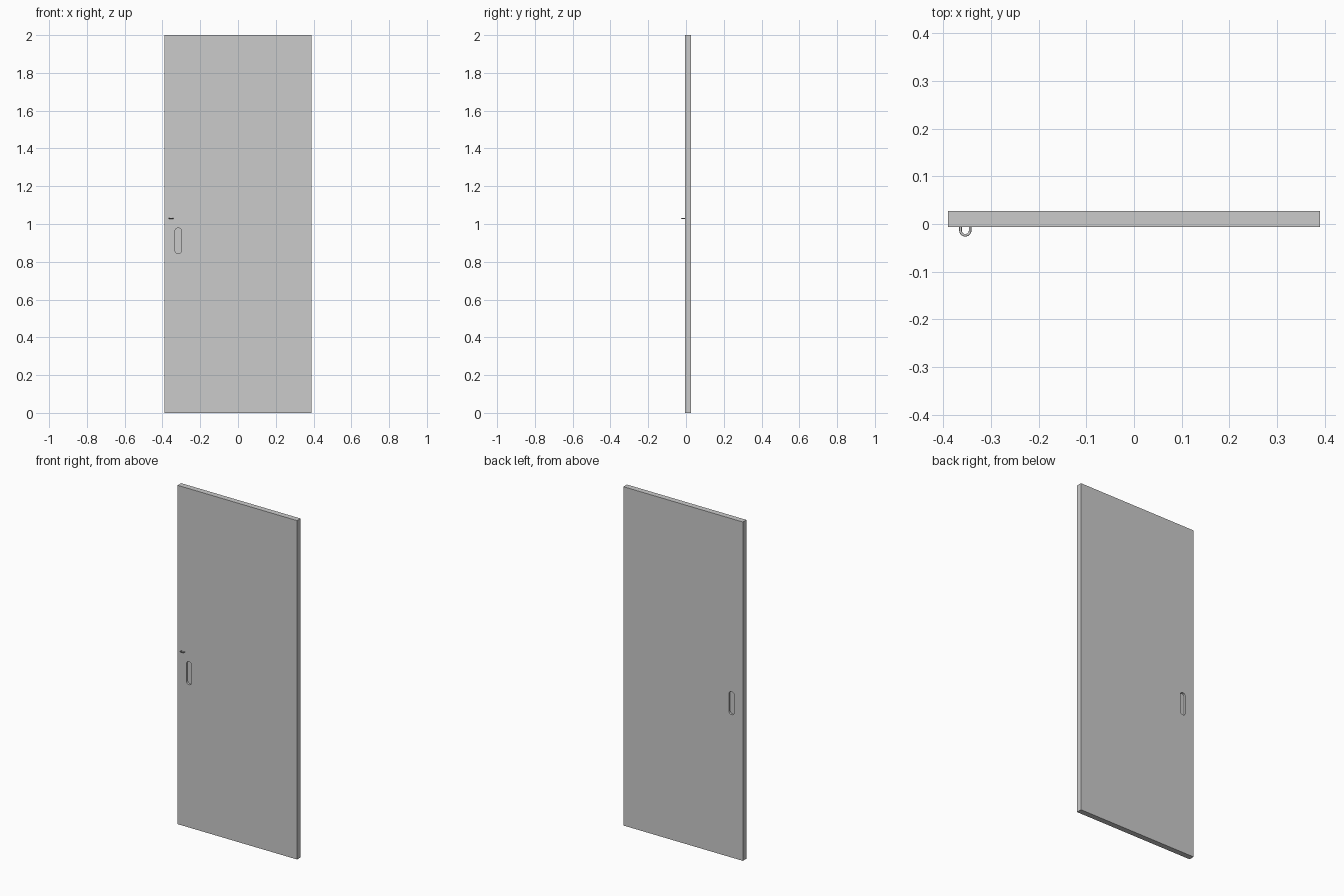
import bpy, bmesh, math

if "Cube" in bpy.data.objects:
    bpy.data.objects.remove(bpy.data.objects["Cube"])

W, H = 0.39, 2.0              # half width, height
Y0, Y1 = -0.006, 0.027        # front and back faces of the leaf


def mesh_object(name, bm):
    bmesh.ops.recalc_face_normals(bm, faces=bm.faces)
    me = bpy.data.meshes.new(name)
    bm.to_mesh(me)
    bm.free()
    ob = bpy.data.objects.new(name, me)
    bpy.context.collection.objects.link(ob)
    return ob


def extrude_y(name, outline, y0, y1):
    bm = bmesh.new()
    face = bm.faces.new([bm.verts.new((x, y0, z)) for x, z in outline])
    ext = bmesh.ops.extrude_face_region(bm, geom=[face])["geom"]
    verts = [g for g in ext if isinstance(g, bmesh.types.BMVert)]
    bmesh.ops.translate(bm, verts=verts, vec=(0, y1 - y0, 0))
    return mesh_object(name, bm)


def stadium(cx, z0, z1, r, n=16):
    arc = [math.pi * i / n for i in range(n + 1)]
    top = [(cx + r * math.cos(a), z1 - r + r * math.sin(a)) for a in arc]
    bottom = [(cx - r * math.cos(a), z0 + r - r * math.sin(a)) for a in arc]
    return top + bottom


# Door leaf
door = extrude_y("door_panel", [(-W, 0), (W, 0), (W, H), (-W, H)], Y0, Y1)

# Finger pull recesses on both faces
depth = 0.012
slot = stadium(-0.316, 0.843, 0.979, 0.0175)
for name, a, b in (("front_pull_cutter", Y0 - 0.02, Y0 + depth),
                   ("back_pull_cutter", Y1 - depth, Y1 + 0.02)):
    cutter = extrude_y(name, slot, a, b)
    cutter.hide_render = True
    cutter.hide_set(True)
    mod = door.modifiers.new(name, "BOOLEAN")
    mod.operation = "DIFFERENCE"
    mod.solver = "EXACT"
    mod.object = cutter

# Latch staple: bent round wire set into the front face
cx, cy, cz, r, wire = -0.354, -0.0136, 1.03, 0.0101, 0.0027
path = [(cx - r, Y0 + 0.003)]
path += [(cx - r * math.cos(math.pi * i / 16), cy - r * math.sin(math.pi * i / 16))
         for i in range(17)]
path += [(cx + r, Y0 + 0.003)]
curve = bpy.data.curves.new("latch_staple", "CURVE")
curve.dimensions = "3D"
curve.bevel_depth = wire
curve.bevel_resolution = 3
curve.use_fill_caps = True
spline = curve.splines.new("POLY")
spline.points.add(len(path) - 1)
for p, (x, y) in zip(spline.points, path):
    p.co = (x, y, cz, 1)
spline.use_smooth = True
staple = bpy.data.objects.new("latch_staple", curve)
bpy.context.collection.objects.link(staple)
